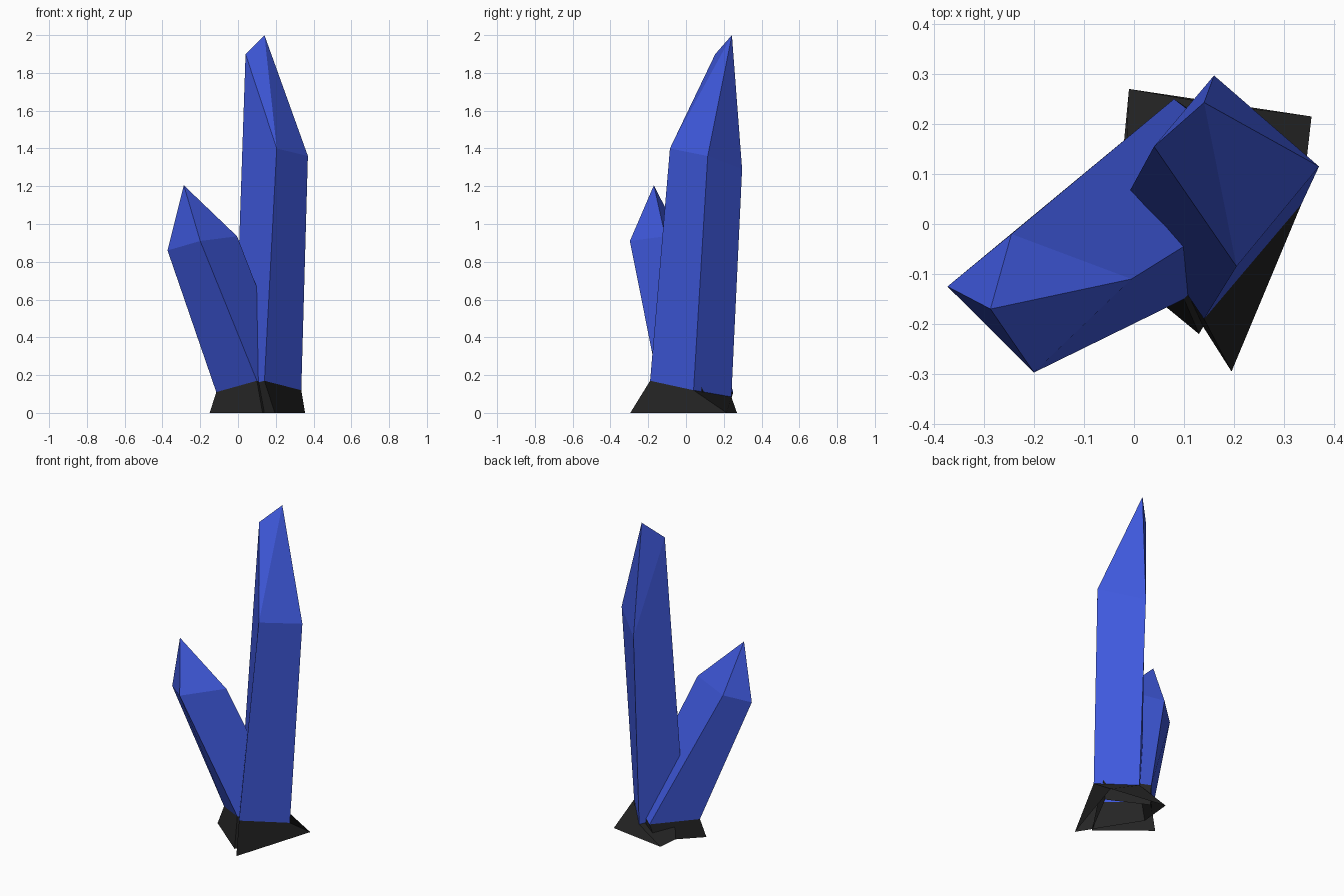
import bpy

if "Cube" in bpy.data.objects:
    bpy.data.objects.remove(bpy.data.objects["Cube"])


def material(name, colour):
    mat = bpy.data.materials.new(name)
    mat.diffuse_color = (*colour, 1)
    mat.use_nodes = True
    mat.node_tree.nodes["Principled BSDF"].inputs["Base Color"].default_value = mat.diffuse_color
    return mat


BLUE = material("crystal_blue", (0.05, 0.1, 0.72))
BLACK = material("rock_black", (0.018, 0.018, 0.018))


def lofted(name, lower, upper, mat, tip=None):
    """Flat-sided shell between two rings, optionally closed to a point."""
    n = len(lower)
    verts = lower + upper
    faces = [(i, (i + 1) % n, n + (i + 1) % n, n + i) for i in range(n)]
    if tip:
        verts = verts + [tip]
        faces += [(n + i, n + (i + 1) % n, 2 * n) for i in range(n)]
    mesh = bpy.data.meshes.new(name)
    mesh.from_pydata(verts, [], faces)
    mesh.materials.append(mat)
    obj = bpy.data.objects.new(name, mesh)
    bpy.context.collection.objects.link(obj)
    return obj


# Rings run front, right, back, left
tall_foot = [(0.14, -0.19, 0.17), (0.335, 0.04, 0.12), (0.16, 0.24, 0.085), (-0.02, 0.045, 0.13)]
tall_shoulder = [(0.205, -0.085, 1.40), (0.37, 0.115, 1.36), (0.16, 0.297, 1.29), (0.04, 0.155, 1.90)]
tall_ground = [(0.195, -0.295, 0), (0.355, 0.215, 0), (-0.01, 0.27, 0), (-0.03, 0.06, 0)]

short_foot = [(0.10, -0.15, 0.17), (0.30, 0.08, 0.15), (0.08, 0.25, 0.11), (-0.115, 0.025, 0.11)]
short_shoulder = [(-0.20, -0.297, 0.91), (-0.005, -0.11, 0.935), (-0.245, -0.02, 0.91), (-0.373, -0.125, 0.86)]
short_ground = [(0.13, -0.22, 0), (0.30, 0.10, 0), (0.06, 0.22, 0), (-0.15, 0.01, 0)]

# Crystals
lofted("tall_crystal", tall_foot, tall_shoulder, BLUE, (0.14, 0.243, 2.0))
lofted("short_crystal", short_foot, short_shoulder, BLUE, (-0.287, -0.17, 1.205))

# Rock collars around the crystal feet
lofted("tall_crystal_rock", tall_ground, tall_foot, BLACK)
lofted("short_crystal_rock", short_ground, short_foot, BLACK)
